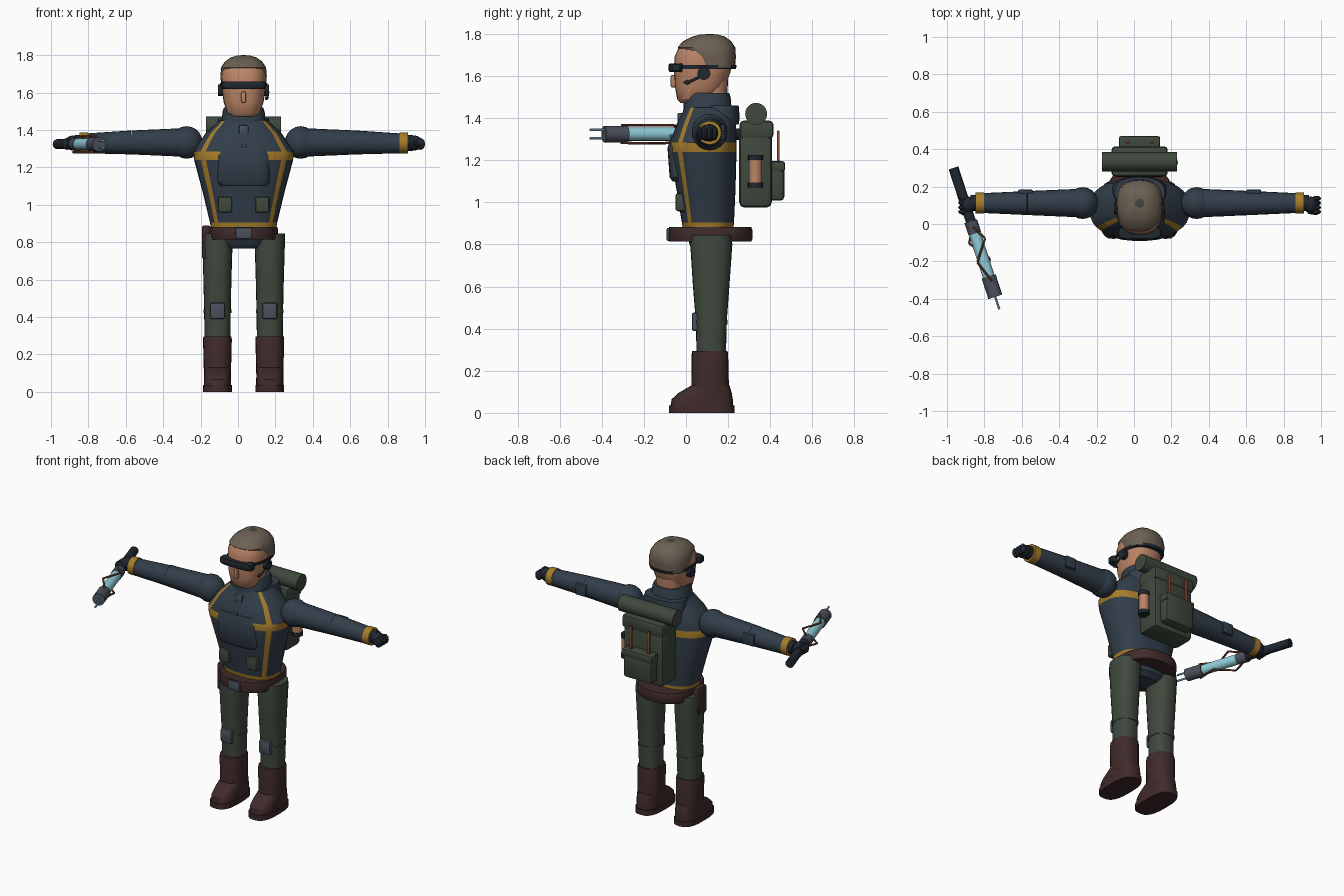
import bpy, bmesh
from math import cos, sin, pi
from mathutils import Vector, Matrix

old = bpy.data.objects.get("Cube")
if old:
    bpy.data.objects.remove(old, do_unlink=True)

CX, CY = 0.03, 0.112          # body axis
parts = []


def material(name, hexcode):
    srgb = [int(hexcode[i:i + 2], 16) / 255 for i in (0, 2, 4)]
    lin = [c / 12.92 if c < 0.04045 else ((c + 0.055) / 1.055) ** 2.4 for c in srgb]
    m = bpy.data.materials.new(name)
    m.use_nodes = True
    m.diffuse_color = (*lin, 1)
    m.node_tree.nodes["Principled BSDF"].inputs["Base Color"].default_value = (*lin, 1)
    return m


NAVY = material("navy_cloth", "323e4a")
DARK = material("dark_visor", "1f272f")
GOLD = material("gold_trim", "a67d2a")
OLIVE = material("olive_cloth", "3f493d")
BROWN = material("dark_brown_leather", "402a2a")
SKIN = material("skin_tan", "bb8465")
HAIR = material("taupe_hair", "6c6053")
GREY = material("steel_grey", "4b505c")
CYAN = material("pale_cyan", "92cfdb")
COPPER = material("copper_brown", "844a34")


def finish(name, bm, *mats):
    bmesh.ops.recalc_face_normals(bm, faces=bm.faces)
    mesh = bpy.data.meshes.new(name)
    bm.to_mesh(mesh)
    bm.free()
    for m in mats:
        mesh.materials.append(m)
    ob = bpy.data.objects.new(name, mesh)
    bpy.context.collection.objects.link(ob)
    parts.append(ob)
    return ob


def loft(name, rings, mat, x=CX, n=24, power=2.4, trim=None, rule=None):
    """Stack of rounded sections; each ring is (z, y front, y back, half width)."""
    bm = bmesh.new()
    loops = []
    for z, y0, y1, hx in rings:
        loop = []
        for j in range(n):
            a = 2 * pi * j / n
            c, s = cos(a), sin(a)
            px = abs(c) ** (2 / power) * (1 if c > 0 else -1)
            py = abs(s) ** (2 / power) * (1 if s > 0 else -1)
            loop.append(bm.verts.new((x + hx * px, (y0 + y1) / 2 + (y1 - y0) / 2 * py, z)))
        loops.append(loop)
    for i in range(len(loops) - 1):
        a, b = loops[i], loops[i + 1]
        for j in range(n):
            k = (j + 1) % n
            f = bm.faces.new((a[j], a[k], b[k], b[j]))
            f.material_index = int(bool(rule and rule(i, j)))
    bm.faces.new(loops[0][::-1])
    bm.faces.new(loops[-1])
    return finish(name, bm, mat, *([trim] if trim else []))


def box(name, center, size, mat, bevel=0.012, turn=0):
    bm = bmesh.new()
    bmesh.ops.create_cube(bm, size=1, matrix=Matrix.Translation(center)
                          @ Matrix.Rotation(turn, 4, "Y") @ Matrix.Diagonal((*size, 1)))
    if bevel:
        bmesh.ops.bevel(bm, geom=bm.edges[:], offset=bevel, segments=2, profile=0.5, affect="EDGES")
    return finish(name, bm, mat)


def rod(name, p, q, r, mat, r2=None, n=16):
    p, q = Vector(p), Vector(q)
    d = q - p
    bm = bmesh.new()
    bmesh.ops.create_cone(bm, cap_ends=True, segments=n, radius1=r, radius2=r2 or r, depth=d.length,
                          matrix=Matrix.Translation((p + q) / 2) @ d.to_track_quat("Z", "Y").to_matrix().to_4x4())
    return finish(name, bm, mat)


def ball(name, center, size, mat, n=20):
    bm = bmesh.new()
    bmesh.ops.create_uvsphere(bm, u_segments=n, v_segments=n // 2, radius=1,
                              matrix=Matrix.Translation(center) @ Matrix.Diagonal((*size, 1)))
    return finish(name, bm, mat)


# Jacket with gold hem, chest band and two front stripes
def jacket_trim(row, col):
    return row == 0 or (row == 3 and col not in range(22, 26)) or col in (19, 28)


loft("jacket", [(0.875, -0.015, 0.225, 0.175), (0.905, -0.02, 0.228, 0.18), (1.06, -0.045, 0.235, 0.217),
                (1.24, -0.077, 0.24, 0.265), (1.285, -0.077, 0.24, 0.268), (1.38, -0.04, 0.238, 0.205),
                (1.45, -0.005, 0.22, 0.13)], NAVY, n=32, power=2.5, trim=GOLD, rule=jacket_trim)
loft("chest_plate", [(1.1, -0.065, 0.05, 0.125), (1.12, -0.078, 0.05, 0.14),
                     (1.26, -0.088, 0.05, 0.142), (1.31, -0.07, 0.05, 0.135)], NAVY, power=4)
box("throat_clip", (CX, -0.025, 1.4), (0.05, 0.03, 0.05), GREY, 0.006)
box("chest_clip", (CX, -0.068, 1.315), (0.03, 0.02, 0.015), GREY, 0.004)
loft("collar", [(1.4, -0.015, 0.22, 0.125), (1.5, -0.01, 0.212, 0.112), (1.52, -0.005, 0.205, 0.105)], NAVY)
loft("hood_roll", [(1.37, 0.085, 0.25, 0.14), (1.4, 0.08, 0.255, 0.15), (1.46, 0.085, 0.25, 0.135)], NAVY)

# Belt, pelvis and hip gear
loft("pelvis", [(0.765, 0.05, 0.18, 0.1), (0.79, 0.02, 0.21, 0.14), (0.86, 0.0, 0.225, 0.17)], NAVY)
loft("belt", [(0.815, -0.08, 0.31, 0.18), (0.825, -0.083, 0.315, 0.183),
              (0.87, -0.083, 0.315, 0.183), (0.882, -0.08, 0.31, 0.18)], BROWN, n=32)
box("belt_buckle", (CX, -0.082, 0.847), (0.085, 0.02, 0.06), GREY, 0.005)
box("holster", (CX - 0.2, 0.1, 0.8), (0.045, 0.09, 0.18), BROWN)

# Head
loft("neck", [(1.42, 0.03, 0.19, 0.08), (1.58, 0.04, 0.2, 0.085)], SKIN)
loft("face", [(1.472, -0.025, 0.1, 0.065), (1.49, -0.042, 0.14, 0.088), (1.55, -0.053, 0.185, 0.107),
              (1.62, -0.057, 0.212, 0.117), (1.69, -0.055, 0.22, 0.12), (1.735, -0.035, 0.215, 0.112),
              (1.76, -0.01, 0.19, 0.09)], SKIN)
box("nose", (CX, -0.058, 1.575), (0.026, 0.03, 0.06), SKIN, 0.008)
loft("hair", [(1.64, 0.03, 0.233, 0.12), (1.69, 0.0, 0.237, 0.124), (1.735, -0.04, 0.234, 0.12),
              (1.765, -0.015, 0.215, 0.1), (1.787, 0.03, 0.185, 0.07), (1.797, 0.07, 0.15, 0.037)], HAIR)
ball("crown_button", (CX, CY, 1.79), (0.035, 0.035, 0.01), OLIVE)
loft("visor", [(1.62, -0.078, -0.015, 0.112), (1.626, -0.082, -0.012, 0.117),
               (1.654, -0.082, -0.012, 0.117), (1.66, -0.078, -0.015, 0.112)], DARK, power=4)
loft("visor_strap", [(1.634, -0.06, 0.238, 0.125), (1.652, -0.06, 0.24, 0.127)], DARK)
for s, side in ((1, "left"), (-1, "right")):
    rod(side + "_earphone", (CX + s * 0.1, 0.085, 1.612), (CX + s * 0.137, 0.085, 1.612), 0.031, DARK)
rod("microphone_arm", (CX + 0.132, 0.08, 1.602), (CX + 0.125, 0.01, 1.57), 0.006, DARK)
ball("microphone", (CX + 0.123, 0.005, 1.57), (0.01, 0.017, 0.01), DARK, 12)

# Paired limbs and gear
for s, side in ((1, "left"), (-1, "right")):
    def X(v):
        return CX + s * v

    # Arm
    AZ = 1.333
    ball(side + "_shoulder", (X(0.305), CY, AZ), (0.085, 0.085, 0.087), NAVY)
    for i, (a, b, ra, rb) in enumerate(((0.28, 0.6, 0.078, 0.064), (0.6, 0.84, 0.064, 0.053))):
        rod(side + ("_upper_sleeve", "_lower_sleeve")[i], (X(a), CY, AZ), (X(b), CY, AZ - 0.005 * i), ra, NAVY, rb, 20)
    box(side + "_elbow_pad", (X(0.61), CY + 0.06, AZ), (0.08, 0.025, 0.075), NAVY, 0.008)
    rod(side + "_cuff", (X(0.833), CY, 1.33), (X(0.878), CY, 1.33), 0.056, GOLD, n=20)
    rod(side + "_wrist", (X(0.87), CY, 1.33), (X(0.905), CY, 1.33), 0.042, DARK)
    ball(side + "_palm", (X(0.915), CY - 0.01, 1.33), (0.04, 0.045, 0.04), DARK, 16)
    for i in range(4):
        y = CY + 0.025 - i * 0.024
        ball(side + "_finger_%d" % (i + 1), (X(0.945), y, 1.325), (0.025, 0.014, 0.032), DARK, 12)
    rod(side + "_thumb", (X(0.905), CY - 0.045, 1.335), (X(0.95), CY - 0.055, 1.315), 0.014, DARK, 0.011, 10)

    # Leg, knee pad and boot
    lx = X(0.14)
    loft(side + "_trouser", [(0.27, 0.05, 0.19, 0.069), (0.43, 0.047, 0.193, 0.071), (0.6, 0.033, 0.206, 0.075),
                             (0.8, 0.02, 0.22, 0.081), (0.845, 0.025, 0.215, 0.081)], OLIVE, lx)
    box(side + "_knee_pad", (lx, 0.045, 0.432), (0.08, 0.035, 0.088), GREY, 0.01)
    loft(side + "_knee_strap", [(0.42, 0.042, 0.197, 0.074), (0.44, 0.042, 0.197, 0.074)], OLIVE, lx)
    loft(side + "_boot_shaft", [(0.08, 0.025, 0.205, 0.072), (0.28, 0.027, 0.2, 0.077),
                                (0.295, 0.03, 0.197, 0.075)], BROWN, lx)
    loft(side + "_boot_foot", [(0.03, -0.074, 0.225, 0.073), (0.065, -0.068, 0.222, 0.073),
                               (0.095, -0.035, 0.217, 0.071), (0.13, 0.025, 0.207, 0.068)], BROWN, lx, power=2.8)
    loft(side + "_boot_sole", [(0, -0.08, 0.23, 0.077), (0.035, -0.08, 0.23, 0.077)], BROWN, lx, power=2.8)

    # Front pouch and pack strap
    box(side + "_front_pouch", (X(0.1), -0.02, 1.0), (0.075, 0.06, 0.085), OLIVE)
    box(side + "_pack_strap", (X(0.065), 0.438, 1.255), (0.02, 0.014, 0.17), COPPER, 0.003)

# Backpack with bedroll, pocket and side canister
box("backpack", (CX, 0.33, 1.165), (0.29, 0.155, 0.38), OLIVE, 0.025)
box("backpack_lid", (CX, 0.335, 1.345), (0.3, 0.16, 0.085), OLIVE, 0.018)
box("backpack_pocket", (CX, 0.425, 1.1), (0.21, 0.085, 0.185), OLIVE, 0.02)
box("pocket_flap", (CX, 0.428, 1.17), (0.22, 0.085, 0.05), OLIVE, 0.012)
rod("bedroll", (CX - 0.2, 0.333, 1.42), (CX + 0.2, 0.333, 1.42), 0.052, OLIVE, n=24)
canister_x = CX + 0.17
rod("canister", (canister_x, 0.33, 1.09), (canister_x, 0.33, 1.205), 0.031, SKIN)
for name, z in (("canister_base", 1.07), ("canister_cap", 1.2)):
    rod(name, (canister_x, 0.33, z), (canister_x, 0.33, z + 0.025), 0.035, DARK)

# Handheld energy tool, laid along one slanted line
start, along = Vector((-0.965, 0.3, 1.324)), Vector((0.308, -0.951, 0))
across = Vector((0.951, 0.308, 0))


def at(t, side=0.0, up=0.0):
    return start + along * t + across * side + Vector((0, 0, up))


rod("tool_handle", at(0), at(0.31), 0.027, DARK)
rod("tool_collar", at(0.3), at(0.37), 0.035, GREY)
rod("tool_tube", at(0.36), at(0.62), 0.032, CYAN)
rod("tool_muzzle", at(0.61), at(0.725), 0.039, GREY)
for s in (1, -1):
    rod("tool_prong", at(0.72, 0, s * 0.02), at(0.795, 0, s * 0.02), 0.006, CYAN, n=8)
    path = [at(0.33, 0, s * 0.035), at(0.41, s * 0.045, s * 0.043),
            at(0.52, -s * 0.035, s * 0.043), at(0.64, s * 0.01, s * 0.042)]
    for a, b in zip(path, path[1:]):
        rod("tool_wire", a, b, 0.006, COPPER, n=8)

# Smooth shading with sharp edges kept
bpy.ops.object.select_all(action="DESELECT")
for ob in parts:
    ob.select_set(True)
bpy.context.view_layer.objects.active = parts[0]
bpy.ops.object.shade_smooth_by_angle(angle=0.6)
